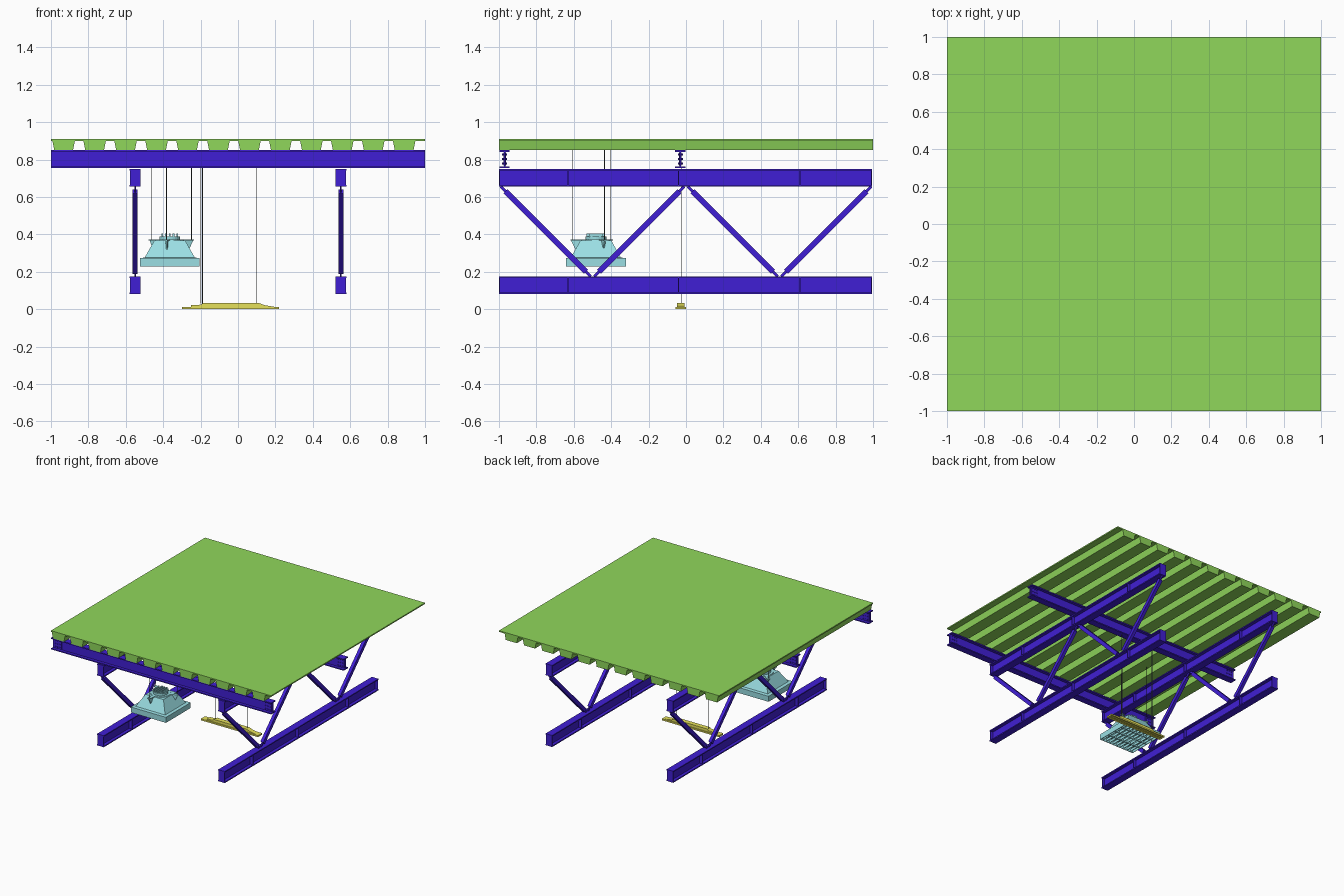
import bpy, bmesh, math
from mathutils import Vector, Matrix

if "Cube" in bpy.data.objects:
    bpy.data.objects.remove(bpy.data.objects["Cube"])


def material(name, rgb):
    m = bpy.data.materials.new(name)
    m.diffuse_color = [c ** 2.2 for c in rgb] + [1]
    m.use_nodes = True
    m.node_tree.nodes["Principled BSDF"].inputs["Base Color"].default_value = m.diffuse_color
    return m


GREEN = material("deck_green", (0.56, 0.84, 0.36))
PURPLE = material("steel_purple", (0.26, 0.14, 0.83))
CYAN = material("lamp_cyan", (0.60, 0.87, 0.89))
YELLOW = material("strip_yellow", (0.90, 0.88, 0.36))
DARK = material("cable_grey", (0.33, 0.36, 0.36))


def finish(bm, name, mat, fix=True):
    if fix:
        bmesh.ops.recalc_face_normals(bm, faces=bm.faces)
    me = bpy.data.meshes.new(name)
    bm.to_mesh(me)
    bm.free()
    me.materials.append(mat)
    ob = bpy.data.objects.new(name, me)
    bpy.context.collection.objects.link(ob)
    return ob


def add_box(bm, x0, x1, y0, y1, z0, z1):
    m = Matrix.Translation(((x0 + x1) / 2, (y0 + y1) / 2, (z0 + z1) / 2))
    bmesh.ops.create_cube(bm, size=1, matrix=m @ Matrix.Diagonal((x1 - x0, y1 - y0, z1 - z0, 1)))


def add_rod(bm, a, b, r, seg=8):
    a, b = Vector(a), Vector(b)
    d = b - a
    m = Matrix.Translation((a + b) / 2) @ d.to_track_quat('Z', 'Y').to_matrix().to_4x4()
    bmesh.ops.create_cone(bm, cap_ends=True, segments=seg, radius1=r, radius2=r, depth=d.length, matrix=m)


def add_bar(bm, a, b, wx, w):
    # rectangular bar lying in a y-z plane
    a, b = Vector(a), Vector(b)
    d = b - a
    m = Matrix.Translation((a + b) / 2) @ Matrix.Rotation(math.atan2(d.z, d.y), 4, 'X')
    bmesh.ops.create_cube(bm, size=1, matrix=m @ Matrix.Diagonal((wx, d.length, w, 1)))


def add_prism(bm, profile, axis, t0, t1):
    # profile is (across, z); extruded along the axis
    def pt(u, z, t):
        return (t, u, z) if axis == 'X' else (u, t, z)
    a = [bm.verts.new(pt(u, z, t0)) for u, z in profile]
    b = [bm.verts.new(pt(u, z, t1)) for u, z in profile]
    bm.faces.new(a)
    bm.faces.new(b[::-1])
    n = len(a)
    for i in range(n):
        bm.faces.new((a[i], b[i], b[(i + 1) % n], a[(i + 1) % n]))


def i_profile(c, z0, z1, w, flange=0.009, web=0.008):
    h, k = w / 2, web / 2
    right = [(h, z0), (h, z0 + flange), (k, z0 + flange), (k, z1 - flange), (h, z1 - flange), (h, z1)]
    return [(c + u, z) for u, z in right] + [(c - u, z) for u, z in right[::-1]]


# corrugated roof deck
pts = [(1, 0.90), (1, 0.91), (-1, 0.91), (-1, 0.90)]
for i in range(12):
    c = -0.932 + i * 0.1655
    pts += [(c - 0.06, 0.90), (c - 0.05, 0.85), (c + 0.05, 0.85), (c + 0.06, 0.90)]
bm = bmesh.new()
add_prism(bm, pts, 'Y', -1, 1)
finish(bm, "corrugated_deck", GREEN)

# cross joists with bolted end plates
for name, y in (("front_joist", -0.97), ("middle_joist", -0.03)):
    bm = bmesh.new()
    add_prism(bm, i_profile(y, 0.755, 0.85, 0.055), 'X', -1, 1)
    for s in (-1, 1):
        xs = sorted((s * 0.99, s * 0.92))
        add_box(bm, *xs, y - 0.007, y + 0.007, 0.768, 0.837)
        for col in range(3):
            for z in (0.778, 0.803, 0.828):
                x = s * (0.975 - 0.02 * col)
                add_rod(bm, (x, y - 0.013, z), (x, y + 0.013, z), 0.005, 6)
    finish(bm, name, PURPLE)

# two trusses running front to back
for side, x in (("left", -0.55), ("right", 0.55)):
    for level, z0 in (("top", 0.655), ("bottom", 0.08)):
        bm = bmesh.new()
        z1 = z0 + 0.095
        add_prism(bm, i_profile(x, z0, z1, 0.06), 'Y', -1, 0.995)
        for y in (-0.997, -0.63, -0.04, 0.61, 0.992):
            add_box(bm, x - 0.028, x + 0.028, y - 0.003, y + 0.003, z0 + 0.004, z1 - 0.004)
        finish(bm, f"{side}_truss_{level}_chord", PURPLE)
    bm = bmesh.new()
    for top, low in ((-1, -0.5), (0, -0.5), (0, 0.5), (1, 0.5)):
        s = 1 if low > top else -1
        a, b = Vector((x, top + s * 0.035, 0.63)), Vector((x, low - s * 0.035, 0.2))
        d = (b - a).normalized()
        add_bar(bm, a, b, 0.026, 0.03)
        add_bar(bm, a - d * 0.036, b + d * 0.036, 0.009, 0.016)
    finish(bm, f"{side}_truss_diagonals", PURPLE)

# pendant lamp shade, open below
LX, LY = -0.365, -0.482
bm = bmesh.new()
rings = []
for h, z in ((0.16, 0.228), (0.16, 0.273), (0.134, 0.276), (0.082, 0.368)):
    rings.append([bm.verts.new((LX + sx * h, LY + sy * h, z))
                  for sx, sy in ((-1, -1), (1, -1), (1, 1), (-1, 1))])
for lo, hi in zip(rings, rings[1:]):
    for i in range(4):
        bm.faces.new((lo[i], lo[(i + 1) % 4], hi[(i + 1) % 4], hi[i]))
bm.faces.new(rings[-1])
shade = finish(bm, "lamp_shade", CYAN, False)
mod = shade.modifiers.new("thickness", 'SOLIDIFY')
mod.thickness = 0.006
mod.offset = -1

# louvre slats across the lamp opening
bm = bmesh.new()
for i in range(-4, 5):
    o = i * 0.034
    add_box(bm, LX + o - 0.002, LX + o + 0.002, LY - 0.154, LY + 0.154, 0.232, 0.252)
for i in range(-1, 2):
    o = i * 0.075
    add_box(bm, LX - 0.154, LX + 0.154, LY + o - 0.002, LY + o + 0.002, 0.232, 0.252)
finish(bm, "lamp_louvre", CYAN)

# round body set in the shade and ribbed top housing
bm = bmesh.new()
bmesh.ops.create_cone(bm, cap_ends=True, segments=32, radius1=0.118, radius2=0.075, depth=0.08,
                      matrix=Matrix.Translation((LX, LY, 0.332)))
add_rod(bm, (LX, LY, 0.37), (LX, LY, 0.39), 0.056, 24)
for i in range(-2, 3):
    o = i * 0.02
    k = 0.05 if abs(i) < 2 else 0.036
    add_box(bm, LX + o - 0.005, LX + o + 0.005, LY - k, LY + k, 0.385, 0.405)
finish(bm, "lamp_housing", CYAN)

# three hanging brackets and their cables
bracket, cables = bmesh.new(), bmesh.new()
for deg in (22, 142, 262):
    a = math.radians(deg)
    start = len(bracket.verts)
    add_prism(bracket, [(0.05, 0.372), (0.132, 0.372), (0.132, 0.364), (0.105, 0.31), (0.05, 0.31)],
              'Y', -0.004, 0.004)
    add_box(bracket, 0.05, 0.135, -0.012, 0.012, 0.366, 0.372)
    bracket.verts.ensure_lookup_table()
    bmesh.ops.transform(bracket, verts=bracket.verts[start:],
                        matrix=Matrix.Translation((LX, LY, 0)) @ Matrix.Rotation(a, 4, 'Z'))
    px, py = LX + 0.125 * math.cos(a), LY + 0.125 * math.sin(a)
    add_rod(cables, (px, py, 0.36), (px, py, 0.852), 0.002)
finish(bracket, "lamp_brackets", CYAN)
finish(cables, "lamp_cables", DARK)

# strip light: open tray, tapered housing and tube
bm = bmesh.new()
add_box(bm, -0.30, 0.22, -0.055, 0, 0.008, 0.012)
add_box(bm, -0.30, 0.22, -0.055, -0.051, 0, 0.012)
add_box(bm, -0.30, 0.22, -0.004, 0, 0, 0.012)
add_box(bm, -0.30, -0.296, -0.055, 0, 0, 0.012)
add_box(bm, 0.216, 0.22, -0.055, 0, 0, 0.012)
add_prism(bm, [(-0.25, 0.012), (-0.25, 0.022), (-0.20, 0.024), (-0.185, 0.034), (0.11, 0.034),
               (0.14, 0.022), (0.20, 0.012)], 'Y', -0.047, -0.008)
add_rod(bm, (-0.28, -0.0275, 0.005), (0.20, -0.0275, 0.005), 0.004)
finish(bm, "strip_light", YELLOW)

bm = bmesh.new()
for x, r in ((-0.19, 0.0018), (0.10, 0.0018), (-0.2, 0.001)):
    add_rod(bm, (x, -0.025, 0.03), (x, -0.025, 0.757), r)
finish(bm, "strip_light_cables", DARK)
